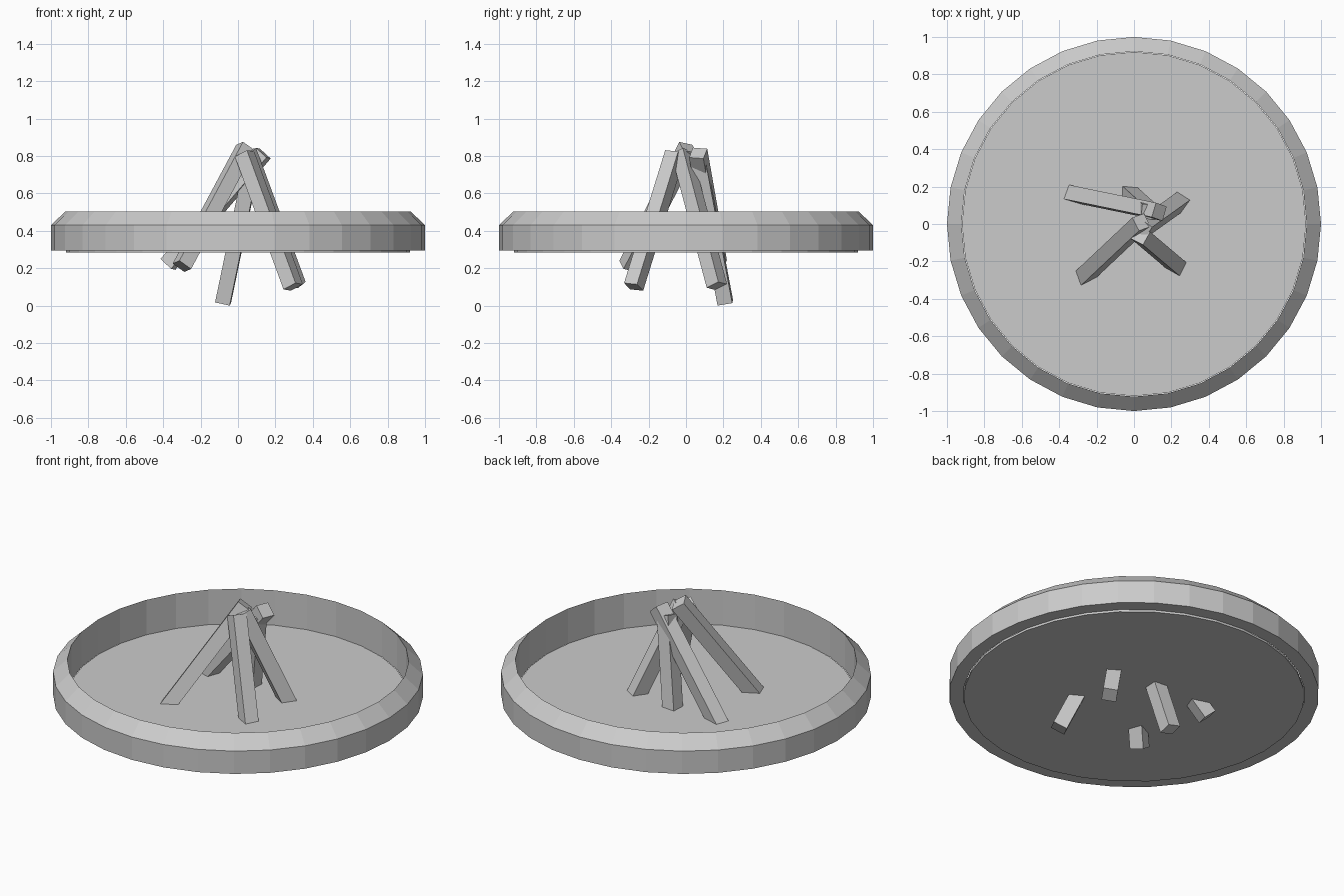
import bpy, bmesh, math
from mathutils import Vector, Matrix

if "Cube" in bpy.data.objects:
    bpy.data.objects.remove(bpy.data.objects["Cube"])

SIDES = 32
grey = bpy.data.materials.new("plain_grey")
grey.diffuse_color = (0.6, 0.6, 0.6, 1)
grey.use_nodes = True
grey.node_tree.nodes["Principled BSDF"].inputs["Base Color"].default_value = grey.diffuse_color


def finish(name, bm):
    bmesh.ops.recalc_face_normals(bm, faces=bm.faces)
    mesh = bpy.data.meshes.new(name)
    bm.to_mesh(mesh)
    bm.free()
    mesh.materials.append(grey)
    obj = bpy.data.objects.new(name, mesh)
    bpy.context.collection.objects.link(obj)
    return obj


# Chamfered rim: closed profile (radius, height) swept round the centre
profile = [(1.0, 0.294), (1.0, 0.43), (0.923, 0.503), (0.923, 0.294)]
bm = bmesh.new()
rings = []
for i in range(SIDES):
    a = 2 * math.pi * i / SIDES
    rings.append([bm.verts.new((r * math.cos(a), r * math.sin(a), z)) for r, z in profile])
for i in range(SIDES):
    p, q = rings[i], rings[(i + 1) % SIDES]
    for j in range(4):
        k = (j + 1) % 4
        bm.faces.new((p[j], q[j], q[k], p[k]))
finish("pit_rim", bm)

# Thin floor disc set just below the rim
bm = bmesh.new()
bmesh.ops.create_cone(bm, cap_ends=True, segments=SIDES, radius1=0.92, radius2=0.92,
                      depth=0.013, matrix=Matrix.Translation((0, 0, 0.2895)))
finish("pit_floor", bm)


# Square logs leaning together: lower end, upper end, direction one side faces
def log(name, low, high, facing, size=0.08):
    low, high = Vector(low), Vector(high)
    w = (high - low).normalized()
    u = Vector(facing)
    u = (u - u.dot(w) * w).normalized()
    v = w.cross(u)
    rot = Matrix((u, v, w)).transposed().to_4x4()
    bm = bmesh.new()
    bmesh.ops.create_cube(bm, size=1)
    bmesh.ops.scale(bm, vec=(size, size, (high - low).length), verts=bm.verts)
    bmesh.ops.transform(bm, matrix=Matrix.Translation((low + high) / 2) @ rot, verts=bm.verts)
    finish(name, bm)


log("log_left", (-0.375, 0.17, 0.22), (0.135, 0.065, 0.815), (-0.72, 0.26, 0.66))
log("log_front_left", (-0.30, -0.31, 0.21), (0.04, 0.01, 0.845), (-0.80, -0.29, 0.56))
log("log_front_right", (0.295, -0.28, 0.10), (0.035, -0.06, 0.81), (0.80, -0.41, 0.43))
log("log_back_right", (0.31, 0.165, 0.105), (0.045, -0.025, 0.82), (0.49, 0.78, 0.39))
log("log_back", (-0.08, 0.21, 0.015), (0.08, 0.065, 0.785), (0.1, 1.0, 0.2))
